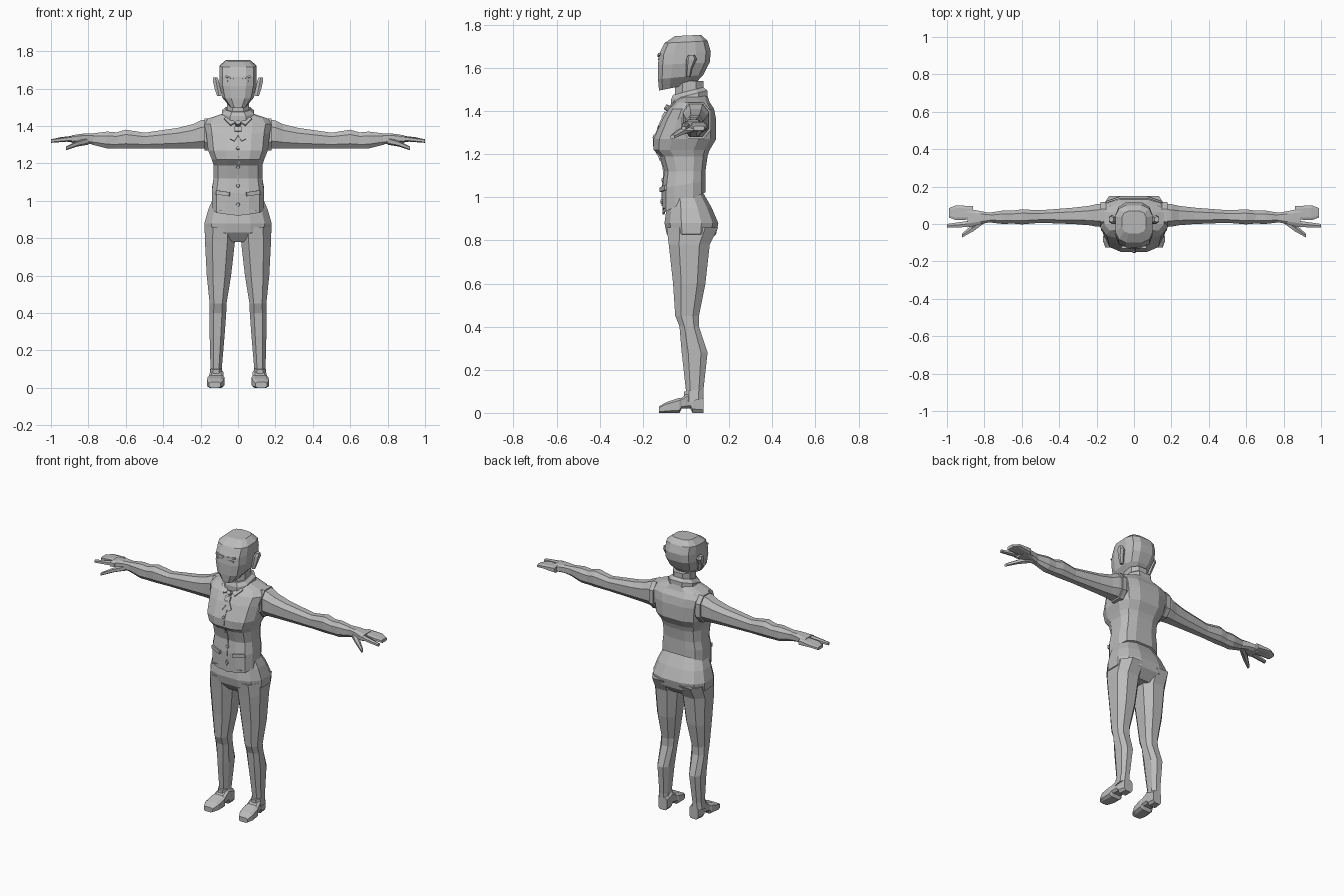
import bpy, bmesh, math
from mathutils import Matrix, Vector
from mathutils.bvhtree import BVHTree

if "Cube" in bpy.data.objects:
    bpy.data.objects.remove(bpy.data.objects["Cube"])

GREY = (.5, .5, .5, 1)
clay = bpy.data.materials.new("plain grey")
clay.diffuse_color = GREY
clay.use_nodes = True
clay.node_tree.nodes["Principled BSDF"].inputs["Base Color"].default_value = GREY


def finish(name, bm, mirror=False):
    """Turn a bmesh into an object, optionally mirrored across x."""
    bmesh.ops.recalc_face_normals(bm, faces=bm.faces)
    mesh = bpy.data.meshes.new(name)
    bm.to_mesh(mesh)
    bm.free()
    mesh.materials.append(clay)
    obj = bpy.data.objects.new(name, mesh)
    bpy.context.collection.objects.link(obj)
    if mirror:
        modifier = obj.modifiers.new("mirror", "MIRROR")
        modifier.use_mirror_merge = False
    return obj


def ring_profile(sides, power):
    """Rounded-box outline that reaches exactly one unit each way."""
    angles = [(i + .5) * math.tau / sides for i in range(sides)]
    cosines = [math.copysign(abs(math.cos(a)) ** power, math.cos(a)) for a in angles]
    sines = [math.copysign(abs(math.sin(a)) ** power, math.sin(a)) for a in angles]
    return [(c / max(cosines), s / max(sines)) for c, s in zip(cosines, sines)]


def level(position):
    return 0


def loft(name, axis, rows, sides=8, power=.8, mirror=False, centre=level, slant=level):
    """Skin rows of (position, half width, low, high) along an axis.
    The centre and slant rules give the sideways shift and shear of each row."""
    bm = bmesh.new()
    rings = []
    for position, half, low, high in rows:
        ring = []
        for c, s in ring_profile(sides, power):
            u = centre(position) + half * c
            v = (low + high) / 2 + (high - low) / 2 * s
            w = position + slant(position) * v
            corner = {"z": (u, v, w), "y": (u, w, v), "x": (w, u, v)}[axis]
            ring.append(bm.verts.new(corner))
        rings.append(ring)
    for lower, upper in zip(rings, rings[1:]):
        for i in range(sides):
            j = (i + 1) % sides
            bm.faces.new((lower[i], lower[j], upper[j], upper[i]))
    bm.faces.new(rings[0])
    bm.faces.new(rings[-1])
    return finish(name, bm, mirror)


def surface_of(obj):
    bm = bmesh.new()
    bm.from_mesh(obj.data)
    return BVHTree.FromBMesh(bm)


def front_hit(tree, x, z):
    """Point and normal where the front of a surface is met."""
    point, normal, index, distance = tree.ray_cast(Vector((x, -1, z)), Vector((0, 1, 0)))
    return point, normal


def trim(name, tree, x, z, size, tilt=0, sides=4, mirror=False, taper=1):
    """Small raised plate or stud lying on the front of a surface."""
    point, normal = front_hit(tree, x, z)
    bm = bmesh.new()
    if sides == 4:
        bmesh.ops.create_cube(bm, size=1)
    else:
        bmesh.ops.create_cone(bm, cap_ends=True, segments=sides, radius1=.5, radius2=.5 * taper, depth=1)
    bmesh.ops.scale(bm, verts=bm.verts, vec=size)
    turn = normal.to_track_quat("Z", "Y").to_matrix().to_4x4()
    place = Matrix.Translation(point) @ turn @ Matrix.Rotation(math.radians(tilt), 4, "Z")
    bmesh.ops.transform(bm, matrix=place, verts=bm.verts)
    return finish(name, bm, mirror)


# Waistcoat body with a slanted hem
vest = loft("waistcoat", "z", [
    (.98, .14, -.11, .09),
    (1.06, .14, -.11, .09),
    (1.12, .13, -.1, .09),
    (1.19, .13, -.12, .1),
    (1.22, .14, -.15, .11),
    (1.27, .16, -.15, .14),
    (1.36, .17, -.11, .14),
    (1.41, .18, -.08, .13),
    (1.44, .16, -.05, .11),
    (1.47, .07, -.04, .1)],
    sides=12, power=.65, slant=lambda z: max(0, 4 * (1.1 - z)))

# Lower point of the front hem
loft("hem_point", "z", [
    (.92, .01, -.11, -.1),
    (.95, .1, -.11, -.09)], sides=6, power=.5)

# Hips and seat
loft("hips", "z", [
    (1.02, .13, -.08, .08),
    (.95, .16, -.09, .12),
    (.88, .18, -.1, .15),
    (.83, .18, -.09, .14),
    (.78, .1, -.05, .09)], sides=12, power=.75)

# Trouser legs, drifting outward towards the ankle
def leg_line(z):
    return .12 - .03 * z


loft("legs", "z", [
    (.86, .08, -.09, .15),
    (.78, .08, -.08, .11),
    (.6, .065, -.06, .09),
    (.45, .045, -.05, .06),
    (.4, .045, -.03, .06),
    (.28, .04, -.02, .1),
    (.1, .03, 0, .08)], mirror=True, centre=leg_line)

# Shoes with a raised arch and an ankle collar, toes turned outward
loft("shoes", "y", [
    (-.125, .03, 0, .03),
    (-.09, .045, 0, .05),
    (-.03, .045, 0, .07),
    (-.02, .04, .02, .07),
    (.02, .035, .02, .1),
    (.03, .035, 0, .1),
    (.08, .03, 0, .08)], power=.5, mirror=True, centre=lambda y: .115 - .07 * y)
loft("shoe_collars", "z", [
    (.05, .035, -.01, .08),
    (.1, .03, -.01, .08)], mirror=True, centre=leg_line, slant=lambda z: .2)

# Sleeved arms with a nearly level underside
def arm_line(x):
    return .05 - .02 * x


girths = {.14: .08, .2: .075, .24: .065, .32: .055, .5: .042, .6: .05, .65: .043, .7: .045}
sleeve = [(x, .8 * r, 1.28, 1.28 + 2 * r) for x, r in girths.items()]
loft("arms", "x", sleeve + [(.78, .025, 1.3, 1.36)], mirror=True, centre=arm_line)
loft("armhole_trim", "x", [(x, .07, 1.27, 1.44) for x in (.15, .18)], mirror=True, centre=arm_line)

# Hands: palm, joined fingers, index finger and thumb
loft("palms", "x", [
    (.77, .025, 1.3, 1.36),
    (.82, .035, 1.31, 1.36),
    (.89, .05, 1.31, 1.35)], power=.6, mirror=True, centre=arm_line)
loft("joined_fingers", "x", [
    (.86, .035, 1.31, 1.35),
    (.95, .04, 1.32, 1.34),
    (.99, .025, 1.31, 1.33)], power=.5, mirror=True, centre=lambda x: .06)
loft("index_fingers", "x", [
    (.86, .018, 1.32, 1.35),
    (1, .01, 1.31, 1.33)], sides=6, mirror=True, centre=lambda x: .08 - .09 * x)
loft("thumbs", "x", [
    (.8, .02, 1.3, 1.34),
    (.86, .02, 1.29, 1.32),
    (.92, .01, 1.27, 1.29)], sides=6, mirror=True, centre=lambda x: .6 - .72 * x)

# Neck and shirt collar
loft("neck", "z", [(z, .06, -.05, .08) for z in (1.42, 1.54)])
loft("collar", "z", [
    (1.42, .09, -.07, .1),
    (1.47, .085, -.07, .1),
    (1.49, .065, -.06, .08)], slant=lambda z: .25)

# Head with a flat face and a slanted jaw
head = loft("head", "z", [
    (1.52, .045, -.125, .045),
    (1.56, .085, -.13, .08),
    (1.62, .1, -.13, .11),
    (1.67, .1, -.125, .115),
    (1.72, .1, -.1, .1),
    (1.75, .065, -.05, .07)],
    sides=12, power=.65, slant=lambda z: max(.05, 2.5 * (1.6 - z)))
loft("ears", "z", [
    (1.56, .01, 0, .02),
    (1.6, .015, 0, .03),
    (1.64, .016, 0, .05),
    (1.66, .012, .01, .04)], sides=6, mirror=True, centre=lambda z: .1 + .2 * (z - 1.55))

# Face details
face = surface_of(head)
trim("eyebrows", face, .04, 1.66, (.055, .01, .012), tilt=10, mirror=True)
trim("eyes", face, .04, 1.64, (.036, .008, .006), mirror=True)

# Buttons, pockets and the overlapping front edge
cloth = surface_of(vest)
for z in (1.28, 1.18, 1.08, .98):
    trim("button", cloth, 0, z, (.024, .024, .016), sides=8, taper=.7)
trim("pockets", cloth, .08, 1.04, (.075, .022, .016), tilt=8, mirror=True)
seam = []
for step in range(12):
    z = .96 + .035 * step
    depth = front_hit(cloth, 0, z)[0].y
    seam.append((z, .004, depth - .004, depth + .01))
loft("front_opening", "z", seam, sides=4, centre=lambda z: .035 * (z - 1.1))

# Neck scarf: knot, stud and two tails
trim("scarf_tails", cloth, .017, 1.345, (.026, .055, .012), tilt=30, mirror=True)
trim("scarf_knot", cloth, 0, 1.38, (.035, .03, .02))
trim("collar_stud", cloth, 0, 1.41, (.04, .035, .04), sides=8, taper=.7)
trim("collar_points", cloth, .045, 1.425, (.03, .06, .014), tilt=-35, mirror=True)
